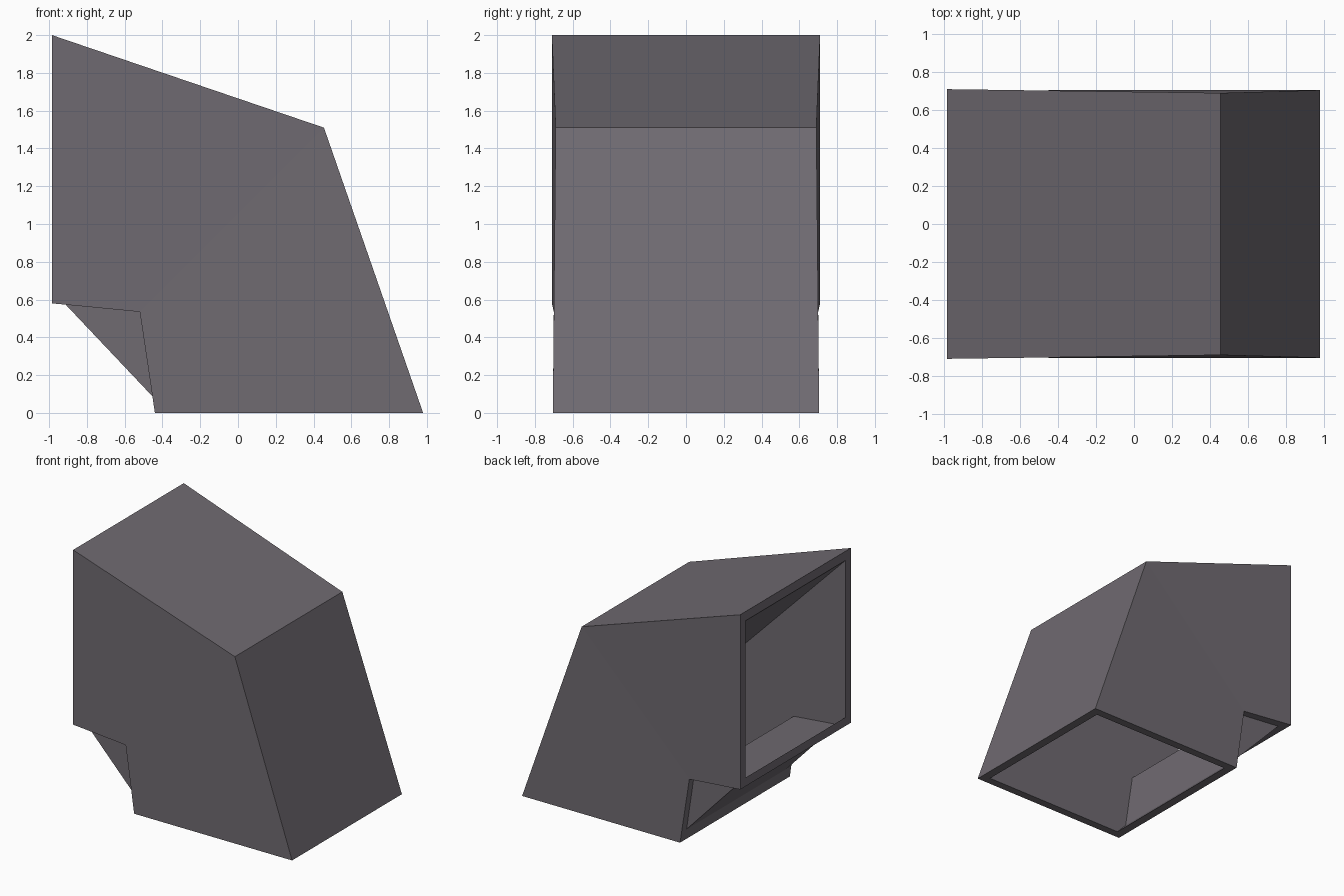
import bpy, bmesh

cube = bpy.data.objects.get("Cube")
if cube:
    bpy.data.objects.remove(cube, do_unlink=True)

# Dull purple-grey sheet metal
COLOUR = (0.16, 0.145, 0.165, 1)
metal = bpy.data.materials.new("purple grey metal")
metal.use_nodes = True
metal.diffuse_color = COLOUR
metal.node_tree.nodes["Principled BSDF"].inputs["Base Color"].default_value = COLOUR

# Outer elbow profile as (x, half width, z), from side opening round to bottom opening
outer = [(-0.985, 0.71, 2.0), (0.455, 0.69, 1.51), (0.98, 0.705, 0),
         (-0.44, 0.705, 0), (-0.52, 0.70, 0.535), (-0.985, 0.71, 0.58)]
# Straight inner passage: top and bottom of the side mouth, far and near edge of the bottom mouth
inner = [(-0.985, 0.64, 1.925), (0.91, 0.64, 0),
         (-0.37, 0.64, 0), (-0.985, 0.64, 0.65)]

bm = bmesh.new()


def both_sides(profile):
    """Vertex pairs at the front and back of a profile."""
    return [[bm.verts.new((x, s * w, z)) for x, w, z in profile] for s in (-1, 1)]


def strip(a, b, i, j):
    """Face spanning front to back between two profile points."""
    bm.faces.new((a[i], a[j], b[j], b[i]))


of, ob = both_sides(outer)
nf, nb = both_sides(inner)

# Outer roof, slope and throat panels
for i, j in ((0, 1), (1, 2), (3, 4), (4, 5)):
    strip(of, ob, i, j)
# Inner ceiling and sloping throat
for i, j in ((0, 1), (2, 3)):
    strip(nf, nb, i, j)

# Side walls, folded from throat to outer corner, with flat inner walls
for o, n in ((of, nf), (ob, nb)):
    bm.faces.new((o[0], o[1], o[4], o[5]))
    bm.faces.new((o[1], o[2], o[3], o[4]))
    bm.faces.new(n)

# Rims around both mouths
for oi, oj, ni, nj in ((0, 5, 0, 3), (2, 3, 1, 2)):
    out_ring = (of[oi], of[oj], ob[oj], ob[oi])
    in_ring = (nf[ni], nf[nj], nb[nj], nb[ni])
    for k in range(4):
        m = (k + 1) % 4
        bm.faces.new((out_ring[k], out_ring[m], in_ring[m], in_ring[k]))

bmesh.ops.recalc_face_normals(bm, faces=bm.faces)
mesh = bpy.data.meshes.new("duct_elbow")
bm.to_mesh(mesh)
bm.free()
mesh.materials.append(metal)
duct = bpy.data.objects.new("duct_elbow", mesh)
bpy.context.collection.objects.link(duct)
